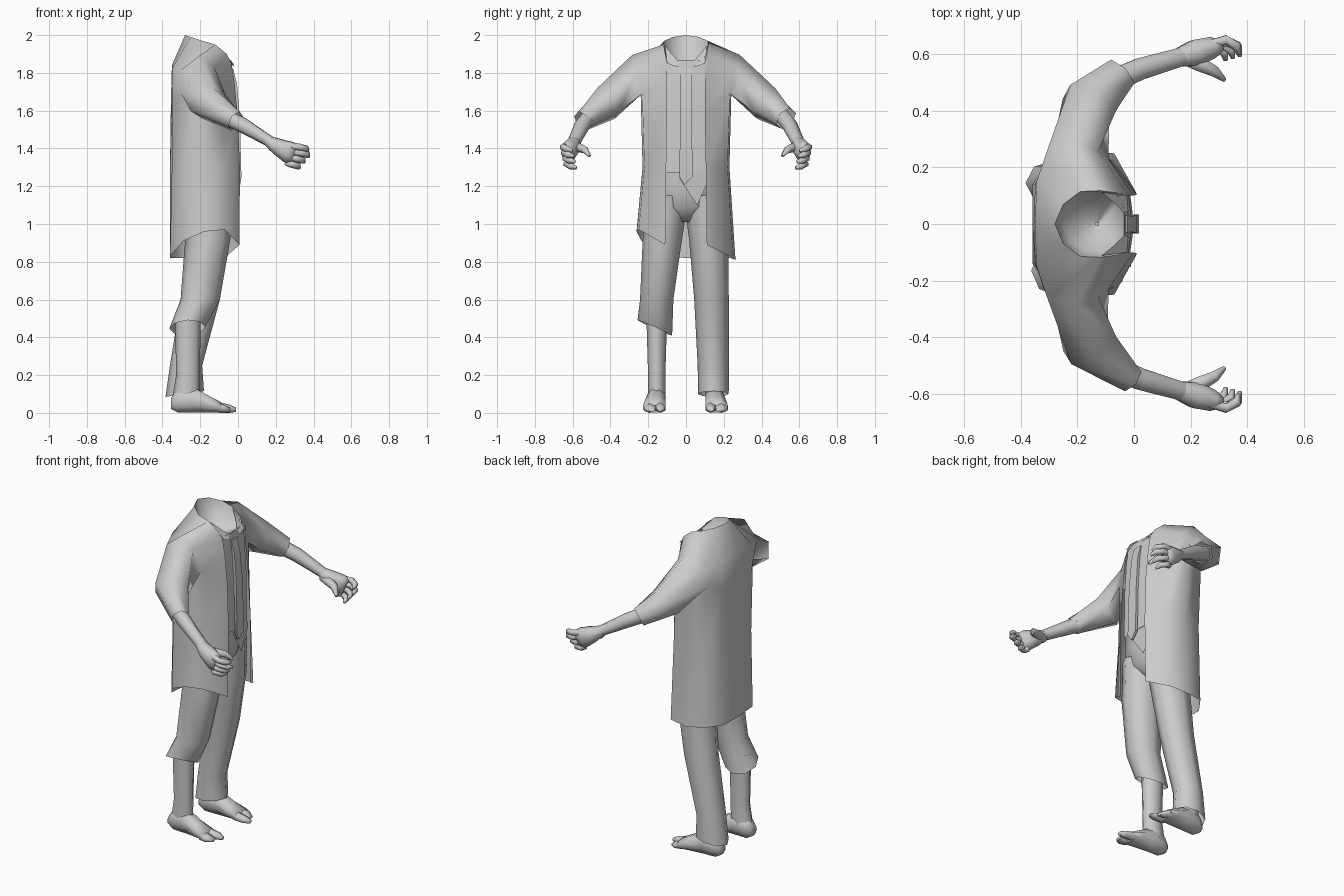
import bpy, bmesh, math
from mathutils import Vector

if "Cube" in bpy.data.objects:
    bpy.data.objects.remove(bpy.data.objects["Cube"])

grey = bpy.data.materials.new("light grey")
grey.diffuse_color = (0.6, 0.6, 0.6, 1)
grey.use_nodes = True
grey.node_tree.nodes["Principled BSDF"].inputs["Base Color"].default_value = grey.diffuse_color
X, Z = Vector((1, 0, 0)), Vector((0, 0, 1))


def finish(name, bm, angle=50, recalc=True):
    """Turn a bmesh into a named, shaded object."""
    if recalc:
        bmesh.ops.recalc_face_normals(bm, faces=bm.faces)
    me = bpy.data.meshes.new(name)
    bm.to_mesh(me)
    bm.free()
    me.materials.append(grey)
    ob = bpy.data.objects.new(name, me)
    bpy.context.collection.objects.link(ob)
    bpy.ops.object.select_all(action='DESELECT')
    ob.select_set(True)
    bpy.context.view_layer.objects.active = ob
    bpy.ops.object.shade_smooth_by_angle(angle=math.radians(angle))
    return ob


def skin(bm, rows, closed=False, caps=(False, False), skip=()):
    """Skin rows of points with quads, leaving out the (row, column) cells in skip."""
    vs = [[bm.verts.new(p) for p in r] for r in rows]
    n = len(rows[0])
    for k, (a, b) in enumerate(zip(vs, vs[1:])):
        for i in range(n if closed else n - 1):
            j = (i + 1) % n
            if (k, i) not in skip:
                bm.faces.new((a[i], a[j], b[j], b[i]))
    if caps[0]:
        bm.faces.new(vs[0][::-1])
    if caps[1]:
        bm.faces.new(vs[-1])


def grid(name, rows, closed=False, caps=(False, False), angle=50):
    bm = bmesh.new()
    skin(bm, rows, closed, caps)
    return finish(name, bm, angle)


def panel(name, pts):
    bm = bmesh.new()
    bm.faces.new([bm.verts.new(p) for p in pts])
    return finish(name, bm, recalc=False)


def rings(path, axis=None, n=8, phase=0.5, shear=(0, 0)):
    """Ellipse rings (x, y, z, ra, rb) along a path; shear tilts the last ring."""
    c = [Vector(p[:3]) for p in path]
    rows = []
    for k, p in enumerate(path):
        t = axis or (c[min(k + 1, len(c) - 1)] - c[max(k - 1, 0)]).normalized()
        u = X if t == Z else Z.cross(t).normalized()
        v = t.cross(u)
        row = []
        for i in range(n):
            a = 2 * math.pi * (i + phase) / n
            q = c[k] + (u * p[3] * math.cos(a) + v * p[4] * math.sin(a)) * 1.04
            if k == len(path) - 1:
                q.z += shear[0] * (q.x - c[k].x) + shear[1] * (q.y - c[k].y)
            row.append(q)
        rows.append(row)
    return rows


def tube(name, path, axis=None, n=8, caps=(True, True), shear=(0, 0), phase=0.5):
    return grid(name, rings(path, axis, n, phase, shear), True, caps, 75)


# Long open coat: half rows from back centre to front edge
coat = [
    [(-.28, 0, 2.0), (-.25, .07, 1.99), (-.19, .115, 1.97), (-.12, .118, 1.95), (-.06, .11, 1.90), (-.035, .1, 1.85)],
    [(-.35, 0, 1.84), (-.345, .15, 1.83), (-.308, .258, 1.81), (-.2, .285, 1.895), (-.125, .26, 1.83), (-.02, .1, 1.76)],
    [(-.355, 0, 1.66), (-.35, .14, 1.66), (-.3, .228, 1.69), (-.2, .24, 1.69), (-.09, .232, 1.69), (-.002, .1, 1.58)],
    [(-.36, 0, 1.3), (-.35, .14, 1.3), (-.29, .22, 1.3), (-.18, .23, 1.3), (-.07, .22, 1.3), (.01, .105, 1.3)],
    [(-.36, 0, .82), (-.36, .14, .82), (-.29, .235, .82), (-.18, .262, .81), (-.07, .25, .82), (.008, .11, .89)],
]
right_hem = [.82, .83, .91, .96, .97, .89]
rows = []
for k, half in enumerate(coat):
    other = [(x, -y, right_hem[i] if k == 4 else z) for i, (x, y, z) in enumerate(half)]
    rows.append(other[:0:-1] + half)
bm = bmesh.new()
skin(bm, rows, skip=[(1, 1), (1, 2), (1, 7), (1, 8)])

# Sleeves grow from the armholes, around the elbow to the cuff
armhole = [Vector(p) for p in coat[1][2:5] + coat[2][4:1:-1]]
for s in (-1, 1):
    cuff = (-.012, .55, 1.545, .05, .055) if s < 0 else (-.05, .53, 1.558, .065, .06)
    path = [(-.2, .25, 1.78, .1, .1), (-.157, .424, 1.638, .103, .094), cuff]
    sleeve = [armhole] + rings(path, n=6)[1:]
    skin(bm, [[(p.x, s * p.y, p.z) for p in r] for r in sleeve], True)
bmesh.ops.remove_doubles(bm, verts=bm.verts, dist=1e-4)
finish("coat", bm, 70)

# Recessed neck opening
rim = rows[0]
neck = [rim] + [[(-.13 + (x + .13) * f, y * f, z + (d - z) * .9) for x, y, z in rim]
                for f, d in ((.8, 1.86), (.05, 1.82))]
grid("neck_opening", neck, True, angle=60)

# Shirt collar flaps narrowing the neck opening
for s, label in ((-1, "right"), (1, "left")):
    pts = [(-.115, s * .112, 1.945), (-.07, s * .075, 1.9), (-.035, s * .04, 1.862),
           (-.02, s * .045, 1.83), (-.025, s * .1, 1.85)]
    panel(label + "_collar_flap", pts[::-s])

# Waistcoat front with a pointed left side
spine = [(-.035, 1.865), (-.022, 1.76), (-.01, 1.58), (-.004, 1.27)]
grid("waistcoat", [[(x - .01, -.105, z), (x, -.035, z), (x, .03, z), (x - .01, .11, z)]
                   for x, z in spine], angle=30)
panel("waistcoat_point", [(-.004, -.035, 1.27), (-.006, -.035, 1.24), (-.02, .06, 1.10),
                          (-.014, .118, 1.23), (-.014, .115, 1.27)])

# Neck tie: slim strip ending in a point
tie = [(-.025, .03, 1.82), (-.005, .028, 1.74), (.01, .032, 1.56), (.018, .034, 1.25)]
strip = [[(x - .015, -w, z), (x, -w, z), (x, w, z), (x - .015, w, z)] for x, w, z in tie]
strip.append([(.0, -.012, 1.21), (.012, -.012, 1.21), (.012, -.006, 1.21), (.0, -.006, 1.21)])
grid("neck_tie", strip, True, (True, True), 30)

# Trousers
tube("trouser_seat", [(-.17, 0, 1.4, .15, .19), (-.17, 0, 1.2, .145, .21), (-.165, 0, 1.09, .122, .17),
                      (-.165, 0, 1.04, .09, .08), (-.165, 0, 1.01, .05, .03)], Z, 12)
tube("torn_trouser_leg", [(-.165, -.105, 1.15, .135, .108), (-.165, -.112, 1.05, .125, .108),
                          (-.16, -.125, .92, .115, .1), (-.2, -.155, .6, .1, .085),
                          (-.268, -.165, .45, .092, .088)],
     Z, caps=(True, False), shear=(.05, -.45), phase=0)
tube("long_trouser_leg", [(-.165, .105, 1.15, .135, .108), (-.165, .112, 1.05, .125, .108),
                          (-.16, .12, .92, .115, .1), (-.2, .135, .6, .1, .088),
                          (-.275, .145, .25, .082, .08), (-.282, .145, .1, .098, .078)],
     Z, caps=(True, False), shear=(.15, 0), phase=0)

# Shins, feet and toes
for s, label in ((-1, "right"), (1, "left")):
    y = -.155 if s < 0 else .15
    top = .52 if s < 0 else .25
    tube(label + "_shin", [(-.265, y, top, .066, .053), (-.265, y, .2, .06, .044),
                           (-.275, y, .08, .07, .046)], Z, phase=0)
    foot = [(-.355, 0, .05, .03, .03), (-.32, 0, .065, .048, .065), (-.24, .002, .07, .05, .07),
            (-.15, .008, .045, .058, .045), (-.09, .012, .029, .062, .029)]
    tube(label + "_foot", [(a, y + s * b, c, d, e) for a, b, c, d, e in foot], X)
    tube(label + "_big_toe", [(-.11, y - s * .02, .03, .03, .028),
                              (-.045, y - s * .02, .022, .027, .021),
                              (-.01, y - s * .018, .017, .015, .011)], X, 6)
    tube(label + "_small_toes", [(-.11, y + s * .036, .029, .036, .027),
                                 (-.07, y + s * .038, .021, .034, .02),
                                 (-.04, y + s * .028, .015, .022, .01)], X, 6)

# Forearms and curled hands
for s, label in ((-1, "right"), (1, "left")):
    def side(pts):
        return [(p[0], s * p[1], *p[2:]) for p in pts]
    tube(label + "_forearm", side([(-.09, .5, 1.58, .043, .043), (.02, .548, 1.525, .04, .04),
                                   (.18, .595, 1.43, .034, .028)]))
    tube(label + "_palm", side([(.16, .59, 1.44, .034, .028), (.215, .605, 1.408, .048, .045),
                                (.27, .622, 1.38, .04, .06), (.3, .63, 1.368, .024, .052)]))
    for i in range(4):
        z, r, o = 1.415 - .03 * i, .018, .642 - .007 * i
        e = (.375, .38, .355, .33)[i]
        tube(f"{label}_finger_{i + 1}", side([(.26, o - .01, z, r, r), (e - .05, o + .01, z - .008, r, r),
                                              (e - .012, o - .01, z - .018, r, r),
                                              (e - .005, o - .042, z - .028, .008, .008)]), n=6)
    tube(label + "_thumb", side([(.17, .592, 1.41, .027, .022), (.23, .568, 1.405, .03, .025),
                                 (.285, .54, 1.395, .021, .02), (.32, .51, 1.36, .008, .008)]), n=6)
